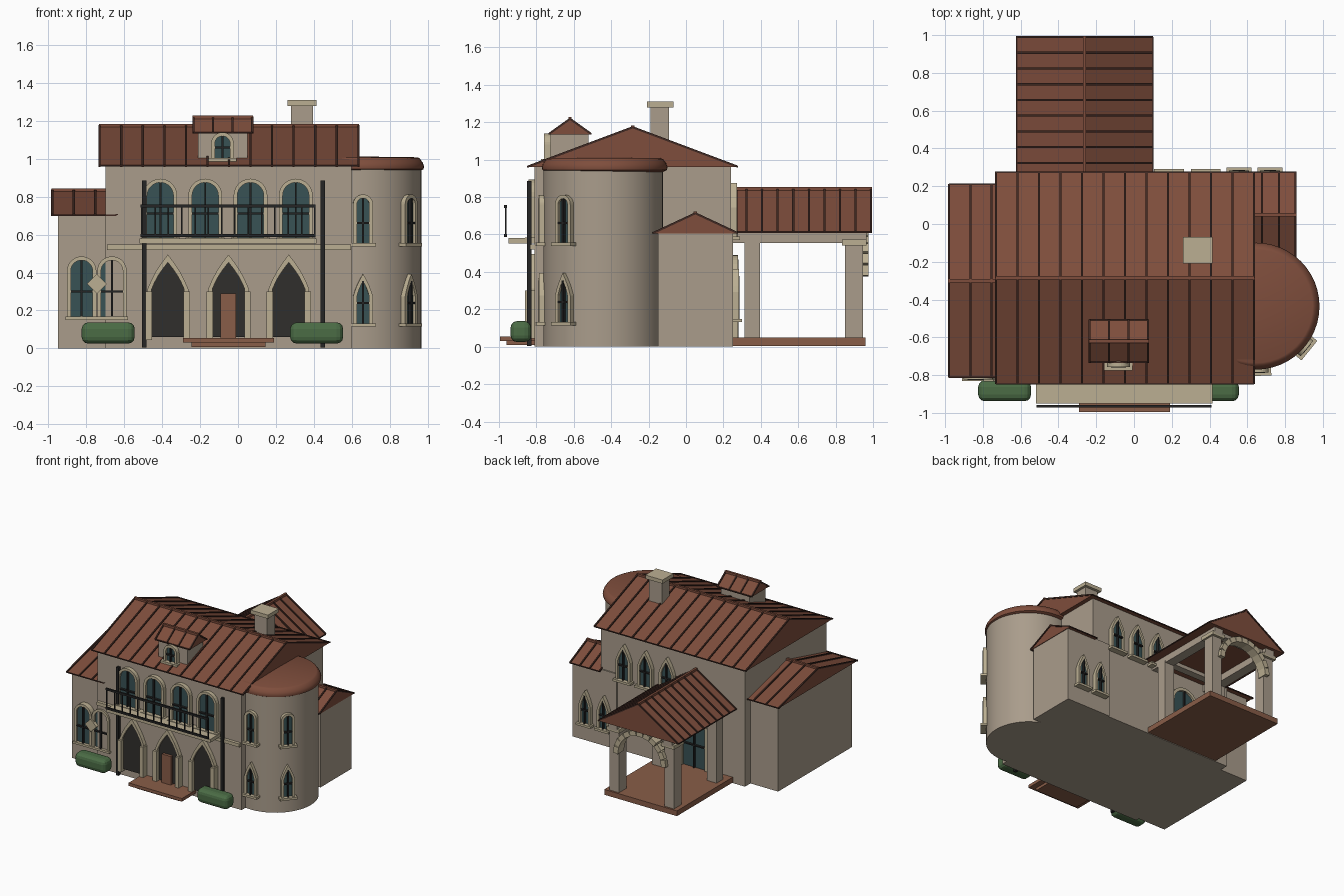
import bpy, bmesh, math
from mathutils import Vector, Matrix

if "Cube" in bpy.data.objects:
    bpy.data.objects.remove(bpy.data.objects["Cube"])


def material(name, r, g, b):
    m = bpy.data.materials.new(name)
    m.diffuse_color = (r, g, b, 1)
    m.use_nodes = True
    m.node_tree.nodes["Principled BSDF"].inputs["Base Color"].default_value = m.diffuse_color
    return m


WALL = material("stucco", 0.40, 0.335, 0.26)
TRIM = material("trim", 0.50, 0.43, 0.29)
ROOF = material("roof_red", 0.21, 0.075, 0.045)
SEAM = material("seam_dark", 0.05, 0.022, 0.016)
IRON = material("iron", 0.018, 0.018, 0.018)
GLASS = material("glass", 0.04, 0.085, 0.09)
VOID = material("dark_opening", 0.03, 0.028, 0.025)
WOOD = material("terracotta", 0.25, 0.11, 0.065)
BUSH = material("hedge", 0.07, 0.15, 0.06)


def finish(name, bm, mat, xf=None):
    bmesh.ops.recalc_face_normals(bm, faces=bm.faces)
    me = bpy.data.meshes.new(name)
    bm.to_mesh(me)
    bm.free()
    ob = bpy.data.objects.new(name, me)
    me.materials.append(mat)
    if xf:
        ob.matrix_world = xf
    bpy.context.collection.objects.link(ob)
    return ob


def add_box(bm, x0, x1, y0, y1, z0, z1):
    m = Matrix.Translation(((x0 + x1) / 2, (y0 + y1) / 2, (z0 + z1) / 2)) @ Matrix.Diagonal((x1 - x0, y1 - y0, z1 - z0, 1))
    bmesh.ops.create_cube(bm, size=1, matrix=m)


def boxes(name, mat, *dims, xf=None):
    bm = bmesh.new()
    for d in dims:
        add_box(bm, *d)
    return finish(name, bm, mat, xf)


def add_beam(bm, p, q, w):
    p, q = Vector(p), Vector(q)
    d = q - p
    m = Matrix.Translation((p + q) / 2) @ d.to_track_quat('Z', 'Y').to_matrix().to_4x4() @ Matrix.Diagonal((w, w, d.length, 1))
    bmesh.ops.create_cube(bm, size=1, matrix=m)


def gable(name, axis, a0, a1, c, half, z0, z1, n):
    """Closed gable roof with standing seams and a ridge cap."""
    P = (lambda a, s, z: (a, c + s, z)) if axis == 'x' else (lambda a, s, z: (c + s, a, z))
    bm = bmesh.new()
    ends = [[bm.verts.new(P(a, s, z)) for s, z in ((-half, z0), (half, z0), (0, z1))] for a in (a0, a1)]
    for e in ends:
        bm.faces.new(e)
    for i in range(3):
        j = (i + 1) % 3
        bm.faces.new((ends[0][i], ends[0][j], ends[1][j], ends[1][i]))
    finish(name, bm, ROOF)
    bm = bmesh.new()
    for i in range(n + 1):
        a = a0 + (a1 - a0) * i / n
        for s in (-half, half):
            add_beam(bm, P(a, s, z0 + .003), P(a, 0, z1 + .003), .011)
    for s in (-half, half):
        add_beam(bm, P(a0, s, z0 + .003), P(a1, s, z0 + .003), .008)
    finish(name + "_seams", bm, SEAM)
    bm = bmesh.new()
    add_beam(bm, P(a0 - .004, 0, z1 + .004), P(a1 + .004, 0, z1 + .004), .018)
    finish(name + "_ridge", bm, ROOF)


def outline(w, h, kind, spring, base=0):
    if kind == 'round':
        arc = [(w / 2 * math.cos(t), h - w / 2 + w / 2 * math.sin(t)) for t in (math.pi * i / 14 for i in range(15))]
    else:
        side = [(w / 2 * (1 - t) + .05 * w * math.sin(math.pi * t), spring + (h - spring) * t) for t in (0, .25, .5, .75)]
        arc = side + [(0, h)] + [(-x, z) for x, z in side[::-1]]
    return [(w / 2, base)] + arc + [(-w / 2, base)]


def window(name, x, y, z, w, h, kind='round', turn=0, f=.02, fill=GLASS, bars=True, sill=True, spring=.55):
    """Framed opening; local -y faces outwards, turned about z."""
    xf = Matrix.Translation((x, y, z)) @ Matrix.Rotation(turn, 4, 'Z')
    top = f if kind == 'round' else f * 1.9
    outer, inner = outline(w, h, kind, h * spring), outline(w - 2 * f, h - top, kind, h * spring)
    bm = bmesh.new()
    loops = [[bm.verts.new((u, d, v)) for u, v in o] for o, d in ((outer, .02), (outer, -.028), (inner, -.028), (inner, .02))]
    n = len(outer)
    for a in range(3):
        for i in range(n - 1):
            bm.faces.new((loops[a][i], loops[a][i + 1], loops[a + 1][i + 1], loops[a + 1][i]))
    finish(name + "_frame", bm, TRIM, xf)
    bm = bmesh.new()
    bm.faces.new([bm.verts.new((u, -.012, v)) for u, v in inner])
    finish(name + "_pane", bm, fill, xf)
    if bars:
        b = .005
        boxes(name + "_bars", IRON, (-b, b, -.03, -.01, 0, h - top),
              (-w / 2 + f, w / 2 - f, -.03, -.01, h * .42 - b, h * .42 + b), xf=xf)
    if sill:
        s = w / 2 + .014
        boxes(name + "_sill", TRIM, (-s, s, -.045, .02, -.014, .004), xf=xf)


# Wall volumes
boxes("main_walls", WALL, (-.70, .60, -.81, .24, 0, .965))
boxes("left_wing_walls", WALL, (-.95, -.69, -.78, .17, 0, .705))
boxes("right_wing_walls", WALL, (.45, .85, -.15, .25, 0, .615))

# Roofs
gable("main_roof", 'x', -.73, .635, -.285, .56, .96, 1.17, 12)
gable("left_wing_roof", 'x', -.98, -.64, -.30, .51, .70, .83, 3)
gable("right_wing_roof", 'x', .59, .855, .05, .225, .605, .71, 3)
gable("porch_roof", 'y', .24, .99, -.262, .36, .61, .84, 9)


# Round tower and its shallow cap
def lathe(name, profile, mat, cx, cy):
    bm = bmesh.new()
    n = 48
    rings = [[bm.verts.new((cx + r * math.cos(2 * math.pi * i / n), cy + r * math.sin(2 * math.pi * i / n), z))
              for i in range(n)] for r, z in profile]
    for a, b in zip(rings, rings[1:]):
        for i in range(n):
            bm.faces.new((a[i], a[(i + 1) % n], b[(i + 1) % n], b[i]))
    bm.faces.new(rings[0])
    bm.faces.new(rings[-1])
    ob = finish(name, bm, mat)
    bpy.context.view_layer.objects.active = ob
    ob.select_set(True)
    bpy.ops.object.shade_smooth_by_angle(angle=math.radians(35))
    ob.select_set(False)


TX, TY = .648, -.443
lathe("tower_wall", [(.32, 0), (.32, .95)], WALL, TX, TY)
lathe("tower_cap", [(.315, .935), (.333, .945), (.336, .96), (.33, .978), (.312, 1.003), (.30, 1.008), (.02, 1.012)], ROOF, TX - .002, TY + .008)
for i, deg in enumerate((-88, -39)):
    a = math.radians(deg)
    px, py = TX + .316 * math.cos(a), TY + .316 * math.sin(a)
    window(f"tower_upper_window_{i}", px, py, .552, .105, .26, 'round', a + math.pi / 2)
    window(f"tower_lower_window_{i}", px, py, .128, .105, .265, 'point', a + math.pi / 2)

# Front facade openings
for i, x in enumerate((-.41, -.173, .066, .305)):
    window(f"front_upper_window_{i}", x, -.815, .58, .178, .315)
for i, x in enumerate((-.37, -.05, .268)):
    window(f"front_arch_{i}", x, -.815, .06, .215, .435, 'point', f=.022, fill=VOID, bars=False, sill=False, spring=.58)
    boxes(f"front_arch_jambs_{i}", TRIM, *[(x + s - .017, x + s + .017, -.86, -.81, .045, .30) for s in (-.1, .1)])
boxes("front_door", WOOD, (-.093, -.01, -.85, -.81, .05, .288))
boxes("front_steps", WOOD, (-.29, .19, -.995, -.81, .03, .055), (-.245, .145, -.96, -.81, .008, .03))

# Balcony, trim band, railing, downspouts
boxes("trim_band", TRIM, (-.69, .595, -.835, -.80, .52, .547))
boxes("balcony_slab", TRIM, (-.52, .415, -.95, -.81, .553, .58))
rail = [(-.515, .41, -.972, -.958, z - .008, z + .008) for z in (.595, .75)]
rail += [(x - .004, x + .004, -.969, -.961, .595, .75) for x in (-.508 + .0703 * i for i in range(14))]
boxes("balcony_railing", IRON, *rail)
boxes("downspouts", IRON, *[(x - .011, x + .011, -.85, -.825, .005, .885) for x in (-.495, .447)])

# Left wing windows, sill and diamond ornament
for i, x in enumerate((-.825, -.665)):
    window(f"wing_window_{i}", x, -.795, .165, .155, .32, sill=False)
boxes("wing_sill", TRIM, (-.91, -.58, -.832, -.77, .15, .167))
boxes("wing_diamond", TRIM, (-.037, .037, -.02, .02, -.037, .037),
      xf=Matrix.Translation((-.745, -.815, .34)) @ Matrix.Rotation(math.pi / 4, 4, 'Y'))

# Dormer and chimney
boxes("dormer_walls", WALL, (-.21, .05, -.725, -.52, .98, 1.14))
gable("dormer_roof", 'x', -.235, .075, -.62, .112, 1.135, 1.215, 3)
window("dormer_window", -.082, -.73, 1.0, .12, .14)
boxes("chimney", WALL, (.28, .395, -.19, -.09, 1.05, 1.285))
boxes("chimney_cap", TRIM, (.26, .415, -.208, -.068, 1.28, 1.31))

# Rear windows
for i, x in enumerate((-.01, .185, .38)):
    window(f"rear_upper_window_{i}", x, .245, .585, .13, .29, 'point', math.pi)
for i, x in enumerate((.555, .72)):
    window(f"rear_lower_window_{i}", x, .255, .145, .105, .27, 'point', math.pi)
window("rear_door", -.262, .25, .05, .25, .44, 'round', math.pi, f=.025, sill=False)

# Rear porch
boxes("porch_floor", WOOD, (-.59, .065, .24, .96, .005, .048))
PX = (-.51, -.015)
boxes("porch_posts", WALL, *[(x - .043, x + .043, y0, y1, .045, .57) for x in PX for y0, y1 in ((.312, .395), (.85, .945))])
boxes("porch_post_caps", TRIM, *[(x - .058, x + .058, .835, .965, .542, .572) for x in PX])
boxes("porch_beams", WALL, *[(x - .04, x + .04, .24, .965, .555, .612) for x in PX],
      *[(PX[0], PX[1], y - .03, y + .03, .58, .612) for y in (.35, .90)])
bm = bmesh.new()
for i in range(11):
    t = math.pi * (i + .5) / 11
    m = (Matrix.Translation((-.262 + .215 * math.cos(t), .935, .375 + .215 * math.sin(t)))
         @ Matrix.Rotation(-t, 4, 'Y') @ Matrix.Diagonal((.042, .08, .056, 1)))
    bmesh.ops.create_cube(bm, size=1, matrix=m)
finish("porch_arch_stones", bm, TRIM)

# Hedges
for i, x in enumerate((-.685, .415)):
    hedge = boxes(f"hedge_{i}", BUSH, (x - .14, x + .14, -.938, -.828, .025, .137))
    bev = hedge.modifiers.new("round", 'BEVEL')
    bev.width, bev.segments = .035, 3
